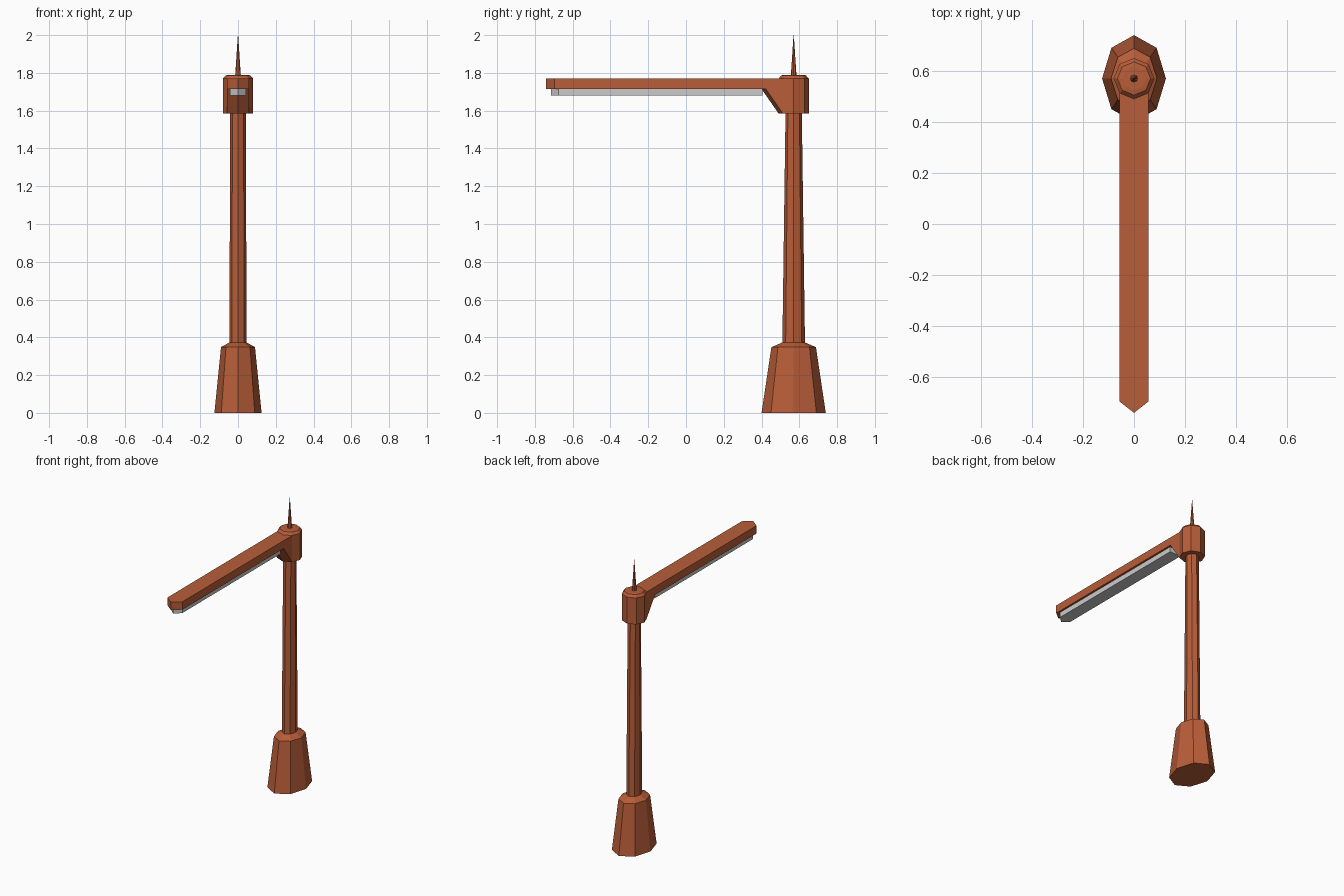
import bpy, math

if "Cube" in bpy.data.objects:
    bpy.data.objects.remove(bpy.data.objects["Cube"])

rust = bpy.data.materials.new("rust_paint")
rust.diffuse_color = (0.48, 0.11, 0.04, 1)
rust.use_nodes = True
rust.node_tree.nodes["Principled BSDF"].inputs["Base Color"].default_value = rust.diffuse_color
POLE_Y = 0.57


def make(name, verts, faces, mat=None):
    mesh = bpy.data.meshes.new(name)
    mesh.from_pydata(verts, [], faces)
    ob = bpy.data.objects.new(name, mesh)
    bpy.context.collection.objects.link(ob)
    if mat:
        mesh.materials.append(mat)
    return ob


def loft(name, rings, mat=None):
    """Skin a stack of equal-length rings and cap both ends."""
    n = len(rings[0])
    verts = [v for ring in rings for v in ring]
    faces = [tuple(reversed(range(n))), tuple(range(len(verts) - n, len(verts)))]
    for r in range(len(rings) - 1):
        for i in range(n):
            j = (i + 1) % n
            faces.append((r * n + i, r * n + j, (r + 1) * n + j, (r + 1) * n + i))
    return make(name, verts, faces, mat)


def octagon(rx, ry, z):
    return [(rx * math.cos(k * math.pi / 4), POLE_Y + ry * math.sin(k * math.pi / 4), z)
            for k in range(8)]


def column(name, profile):
    return loft(name, [octagon(*p) for p in profile], rust)


def prism(name, outline, z0, z1, mat=None):
    return loft(name, [[(x, y, z) for x, y in outline] for z in (z0, z1)], mat)


# Eight-sided column parts: (x radius, y radius, z)
column("base", [(0.125, 0.17, 0), (0.09, 0.118, 0.348), (0.045, 0.06, 0.373)])
column("pole", [(0.045, 0.06, 0.36), (0.042, 0.043, 1.60)])
column("head", [(0.08, 0.08, 1.585), (0.08, 0.08, 1.77),
                (0.065, 0.065, 1.787), (0.045, 0.045, 1.79)])
column("spike", [(0.015, 0.015, 1.785), (0.0008, 0.0008, 2.0)])

# Arm with a pointed tip
W = 0.057
prism("arm", [(0, -0.74), (W, -0.695), (W, 0.55), (-W, 0.55), (-W, -0.695)],
      1.715, 1.77, rust)

# Sloping bracket with the same pointed front, between arm and head
loft("bracket", [
    [(0, 0.49, 1.585), (W, 0.513, 1.585), (W, 0.55, 1.585), (-W, 0.55, 1.585), (-W, 0.513, 1.585)],
    [(0, 0.40, 1.715), (W, 0.423, 1.715), (W, 0.55, 1.715), (-W, 0.55, 1.715), (-W, 0.423, 1.715)],
], rust)

# Grey lamp strip under the arm
L = 0.043
prism("lamp_strip", [(0, -0.715), (L, -0.675), (L, 0.405), (-L, 0.405), (-L, -0.675)],
      1.68, 1.716)
